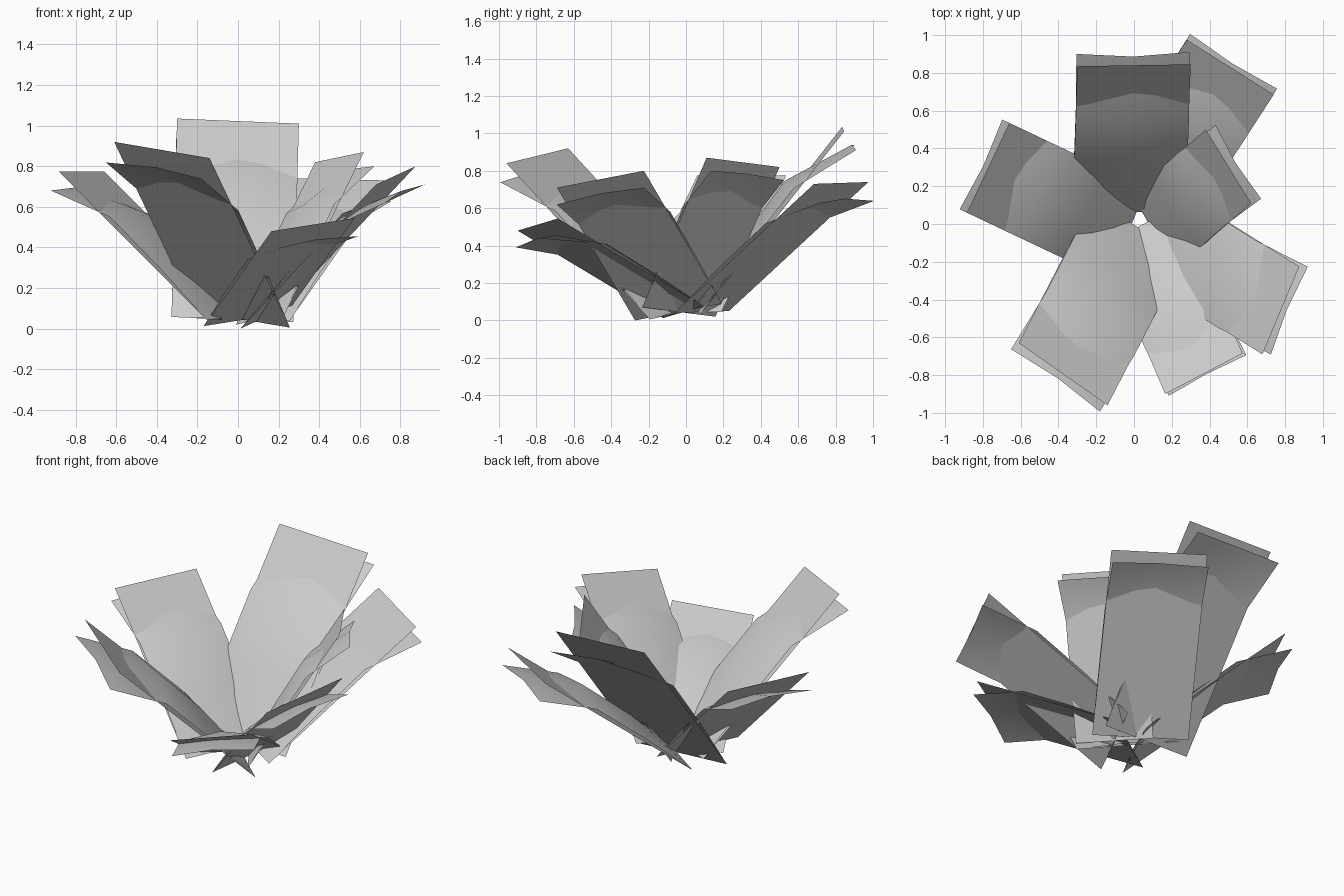
import bpy
import math
from mathutils import Vector

if "Cube" in bpy.data.objects:
    bpy.data.objects.remove(bpy.data.objects["Cube"])

BASE_Z = 0.045     # height of the root of every leaf
ASPECT = 2.07      # leaf length / width

# Tip corners (left, right) of every flat leaf card
TIPS = [
    ((-0.30, 0.835, 1.035), (0.30, 0.845, 1.01)),
    ((0.28, 0.975, 0.74), (0.74, 0.685, 0.73)),
    ((0.38, 0.50, 0.82), (0.62, 0.11, 0.87)),
    ((0.875, -0.225, 0.80), (0.68, -0.69, 0.71)),
    ((0.575, -0.685, 0.545), (0.165, -0.90, 0.48)),
    ((-0.14, -0.96, 0.84), (-0.61, -0.63, 0.92)),
    ((-0.885, 0.06, 0.775), (-0.66, 0.535, 0.775)),
]

# Arched layer: (distance along leaf, lift at edges, lift at midrib)
ARCH = [(0.0, 0.0, 0.015), (0.33, 0.02, 0.065),
        (0.67, 0.025, 0.075), (0.97, -0.112, -0.088)]


def make_mesh(name, verts, faces, smooth=False):
    mesh = bpy.data.meshes.new(name)
    mesh.from_pydata([tuple(v) for v in verts], [], faces)
    for poly in mesh.polygons:
        poly.use_smooth = smooth
    obj = bpy.data.objects.new(name, mesh)
    bpy.context.collection.objects.link(obj)


def leaf_frame(a, b):
    """Tip centre, half width, length vector, upper normal and scale."""
    a, b = Vector(a), Vector(b)
    tip, across = (a + b) / 2, b - a
    width = across.length
    u = across.normalized()
    out = Vector((-u.y, u.x, 0)).normalized()
    if out.dot(tip) < 0:
        out = -out
    up = u.cross(out)
    if up.z < 0:
        up = -up
    length = ASPECT * width
    pitch = math.asin(min(0.99, (tip.z - BASE_Z) / (length * up.z)))
    along = (out * math.cos(pitch) + up * math.sin(pitch)) * length
    normal = up * math.cos(pitch) - out * math.sin(pitch)
    return tip, across / 2, along, normal, width / 0.6


for i, (a, b) in enumerate(TIPS, 1):
    tip, half, along, normal, scale = leaf_frame(a, b)
    root = tip - along

    # Flat card
    make_mesh(f"flat_leaf_{i}",
              [root - half, root + half, tip + half, tip - half], [(0, 1, 2, 3)])

    # Arched card with a raised midrib and drooping tip
    verts, faces = [], []
    for t, edge, mid in ARCH:
        for side, lift in ((-1, edge), (0, mid), (1, edge)):
            verts.append(root + along * t + half * side + normal * lift * scale)
    for r in range(len(ARCH) - 1):
        for c in range(2):
            k = r * 3 + c
            faces.append((k, k + 1, k + 4, k + 3))
    make_mesh(f"arched_leaf_{i}", verts, faces, smooth=True)
